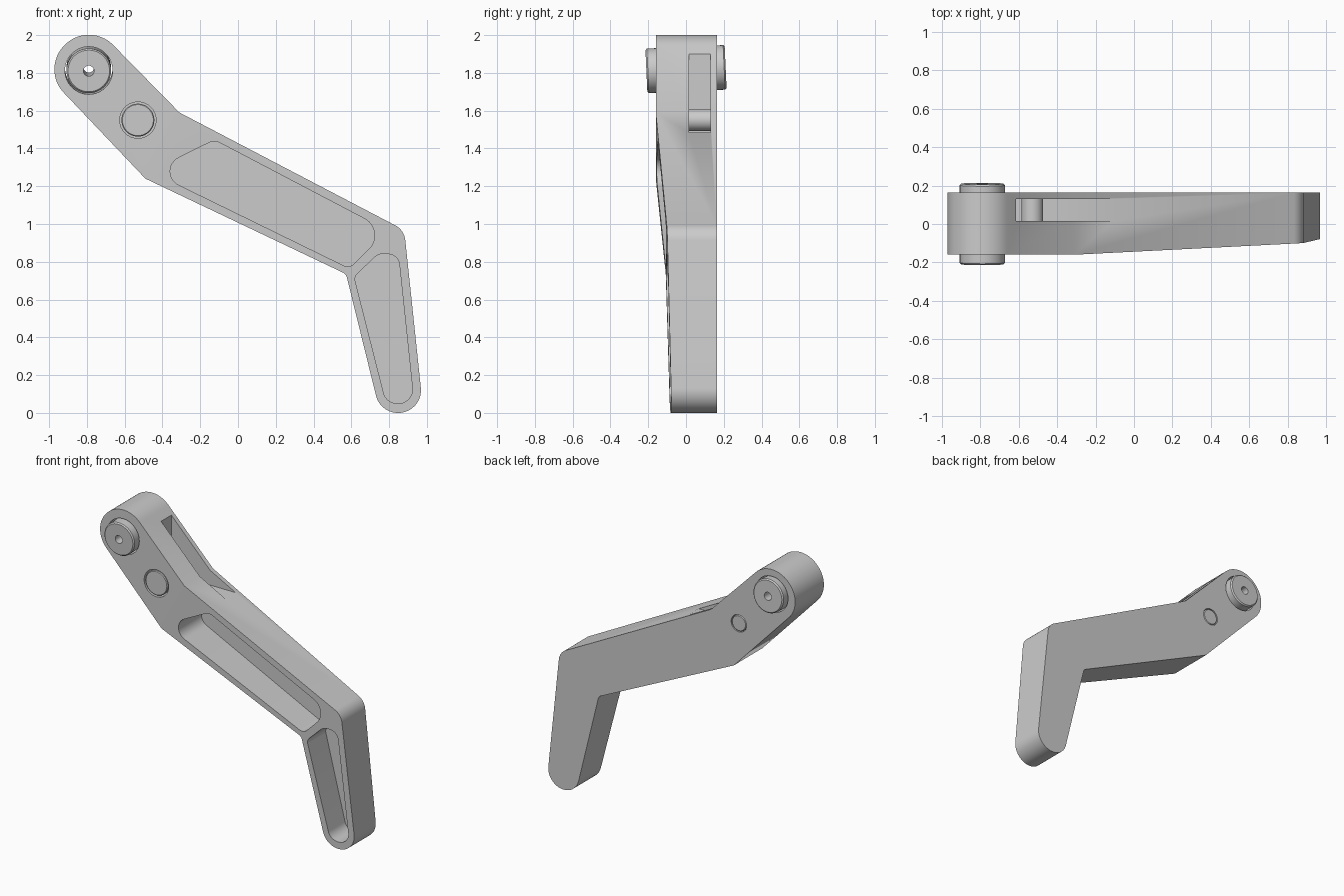
import bpy, bmesh, math
from mathutils import Vector, Matrix

cube = bpy.data.objects.get("Cube")
if cube:
    bpy.data.objects.remove(cube, do_unlink=True)

TONE = (0.6, 0.6, 0.6, 1)
grey = bpy.data.materials.new("plain_grey")
grey.use_nodes = True
grey.diffuse_color = TONE
grey.node_tree.nodes["Principled BSDF"].inputs["Base Color"].default_value = TONE

BACK, FRONT = 0.163, -0.16
PIVOT = (-0.79, 1.82)
BOLT = (-0.53, 1.55)


def rounded(corners, steps=12):
    """Turn (x, z, radius) corners into a filleted outline."""
    out = []
    for i, (x, z, r) in enumerate(corners):
        p = Vector((x, z))
        if r == 0:
            out.append(p)
            continue
        a = (Vector(corners[i - 1][:2]) - p).normalized()
        b = (Vector(corners[(i + 1) % len(corners)][:2]) - p).normalized()
        half = math.acos(a.dot(b)) / 2
        centre = p + (a + b).normalized() * (r / math.sin(half))
        start = p + a * (r / math.tan(half)) - centre
        end = p + b * (r / math.tan(half)) - centre
        turn = math.atan2(start.x * end.y - start.y * end.x, start.dot(end))
        for k in range(steps + 1):
            c, s = math.cos(turn * k / steps), math.sin(turn * k / steps)
            q = centre + Vector((start.x * c - start.y * s, start.x * s + start.y * c))
            if not out or (q - out[-1]).length > 0.002:
                out.append(q)
    return out


def make(name, bm):
    bmesh.ops.recalc_face_normals(bm, faces=bm.faces)
    if bm.calc_volume(signed=True) < 0:
        bmesh.ops.reverse_faces(bm, faces=bm.faces)
    mesh = bpy.data.meshes.new(name)
    bm.to_mesh(mesh)
    bm.free()
    mesh.materials.append(grey)
    obj = bpy.data.objects.new(name, mesh)
    bpy.context.collection.objects.link(obj)
    return obj


def prism(pts, y0, y1):
    """Extrude an x-z outline along y."""
    bm = bmesh.new()
    front = [bm.verts.new((p[0], y0, p[1])) for p in pts]
    back = [bm.verts.new((p[0], y1, p[1])) for p in pts]
    bm.faces.new(front)
    bm.faces.new(back[::-1])
    n = len(pts)
    for i in range(n):
        j = (i + 1) % n
        bm.faces.new((front[i], back[i], back[j], front[j]))
    bm.normal_update()
    return bm, front


def lathe(name, centre, profile, tilt=0.0, sides=64):
    """Turned part along y, from a list of (radius, y) rings."""
    bm = bmesh.new()
    rings = []
    for r, y in profile:
        rings.append([bm.verts.new((r * math.cos(a), y, r * math.sin(a)))
                      for a in (math.tau * k / sides for k in range(sides))])
    for lo, hi in zip(rings, rings[1:]):
        for i in range(sides):
            j = (i + 1) % sides
            bm.faces.new((lo[i], lo[j], hi[j], hi[i]))
    bm.faces.new(rings[0])
    bm.faces.new(rings[-1])
    place = Matrix.Translation((centre[0], 0, centre[1])) @ Matrix.Rotation(tilt, 4, 'X')
    bmesh.ops.transform(bm, matrix=place, verts=bm.verts)
    return make(name, bm)


def activate(obj):
    bpy.ops.object.select_all(action='DESELECT')
    obj.select_set(True)
    bpy.context.view_layer.objects.active = obj


def cut(obj, cutter):
    mod = obj.modifiers.new("cut", 'BOOLEAN')
    mod.operation = 'DIFFERENCE'
    mod.solver = 'EXACT'
    mod.object = cutter
    activate(obj)
    bpy.ops.object.modifier_apply(modifier=mod.name)
    bpy.data.objects.remove(cutter, do_unlink=True)


def smooth(obj):
    activate(obj)
    bpy.ops.object.shade_smooth_by_angle(angle=math.radians(30))


# Lever body: round head, sloping arm and bent foot
top_kink, low_kink = Vector((-0.31, 1.59)), Vector((-0.49, 1.24))
outline = rounded([
    (-1.045, 1.824, 0.179), (-0.786, 2.075, 0.179), (*top_kink, 0),
    (0.88, 0.968, 0.1), (0.982, 0, 0.12), (0.753, 0, 0.12),
    (0.572, 0.735, 0.04), (*low_kink, 0)], 16)
bm, front = prism(outline, FRONT, BACK)
kinks = [front[outline.index(k)] for k in (top_kink, low_kink)]
bmesh.utils.face_split(front[0].link_faces[0] if len(front[0].link_faces[0].verts) > 4 else
                       next(f for f in front[0].link_faces if len(f.verts) > 4), *kinks)

# Taper the front of the arm beyond the kink line
along = top_kink - low_kink
across = Vector((along.y, -along.x)).normalized()
for v in front:
    dist = (Vector((v.co.x, v.co.z)) - top_kink).dot(across)
    v.co.y += 0.045 * max(0, dist)
body = make("lever_body", bm)

# Weight-saving pockets in the front
for corners in (
        [(-0.125, 1.445, 0.06), (0.79, 0.965, 0.1), (0.59, 0.765, 0.05), (-0.46, 1.278, 0.08)],
        [(0.615, 0.72, 0.04), (0.75, 0.85, 0.08), (0.85, 0.83, 0.06),
         (0.932, 0.05, 0.074), (0.785, 0.05, 0.074)]):
    cut(body, make("pocket_cutter", prism(rounded(corners), -0.4, 0.1)[0]))

# Slot in the upper edge
slot = [(-0.615, 1.485), (-0.615, 2.1), (0.2, 2.1), (0.2, 1.485)]
cut(body, make("slot_cutter", prism(slot, 0.015, 0.13)[0]))

# Bores for the pivot bushing and the stepped bolt
TILT = math.radians(2.6)
cut(body, lathe("pivot_bore", PIVOT, [(0.126, -0.3), (0.126, 0.3)], TILT))
cut(body, lathe("bolt_bore", BOLT, [(0.096, -0.3), (0.096, -0.06), (0.061, -0.06), (0.061, 0.3)]))
smooth(body)

# Slightly tilted bushing with a through hole
bushing = lathe("pivot_bushing", PIVOT, [
    (0.11, -0.21), (0.118, -0.202), (0.118, 0.202), (0.11, 0.21)], TILT)
cut(bushing, lathe("bushing_hole", PIVOT, [(0.028, -0.4), (0.028, 0.4)], TILT, 32))
smooth(bushing)

# Flush bolt crossing the slot
bolt = lathe("cross_bolt", BOLT, [
    (0.082, -0.16), (0.087, -0.155), (0.087, -0.06), (0.057, -0.06),
    (0.057, 0.158), (0.052, 0.163)])
smooth(bolt)
